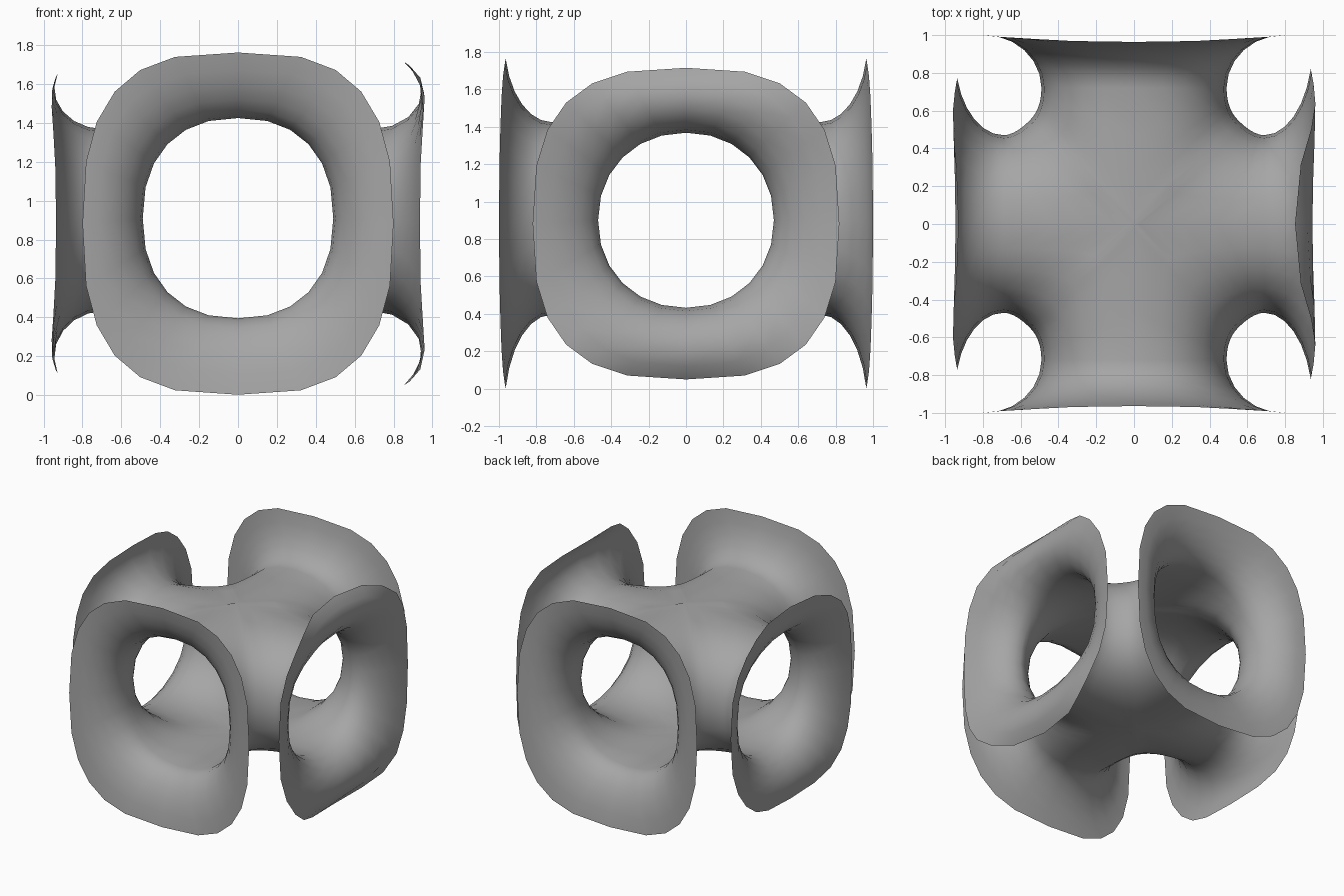
import bpy, bmesh, math

old = bpy.data.objects.get("Cube")
if old:
    bpy.data.objects.remove(old, do_unlink=True)

SEGMENTS = 24       # sides around each tube
FLARE_STEPS = 6     # rings from throat to rim
BODY_STEPS = 5      # rings from throat to the crossing
BODY_Z, RIM_Z, BODY_R = 0.912, 0.882, 0.522


def power(v, e):
    return math.copysign(abs(v) ** e, v)


def lerp(a, b, t):
    return a + (b - a) * t


def tube_line(phi, arm):
    """One lengthwise line of an arm, from its rim to the crossing."""
    c, s = math.cos(phi), math.sin(phi)
    if abs(c) < 1e-6:
        c = 0.0
    # throat position as (distance, sideways, height), then the rim
    throat = (arm["throat"], arm["w"] * power(c, arm["e"]), arm["z"] + arm["h"] * power(s, arm["e"]))
    peak = arm["reach"] + arm["wave"] * math.sin(2 * phi) ** 2 - arm["dip"] * s ** 6
    rim_side = arm["rim_w"] * power(c, arm["rim_e"][0])
    rim_z = RIM_Z + arm["rim_h"] * power(s, arm["rim_e"][1])
    # flared mouth, an arc that may curl back past its furthest point
    turn = lerp(arm["turn"][0], arm["turn"][1], s ** 4)
    line = []
    for i in range(FLARE_STEPS, 0, -1):
        a = turn * i / FLARE_STEPS
        out = (1 - math.cos(a)) / (1 - math.cos(turn))
        line.append((lerp(throat[0], peak, math.sin(a)),
                     lerp(throat[1], rim_side, out),
                     lerp(throat[2], rim_z, out)))
    # rounded corner into the neighbouring arm
    k = abs(c) ** 0.9
    corner = k * (0.55 + 0.1 * (1 - k))
    z = BODY_Z + BODY_R * power(s, 0.9)
    bend = (2 * corner - abs(throat[1]), throat[1], lerp(throat[2], z, 0.7))
    end = (corner, math.copysign(corner, c), z)
    for i in range(BODY_STEPS + 1):
        t = i / BODY_STEPS
        line.append(tuple(lerp(lerp(a, b, t), lerp(b, e, t), t)
                          for a, b, e in zip(throat, bend, end)))
    return line


def add_arm(bm, quarter, arm):
    ca, sa = ((1, 0), (0, 1), (-1, 0), (0, -1))[quarter]
    grid = []
    for j in range(SEGMENTS):
        line = tube_line(2 * math.pi * j / SEGMENTS, arm)
        grid.append([bm.verts.new((d * ca - w * sa, d * sa + w * ca, z)) for d, w, z in line])
    for j in range(SEGMENTS):
        a, b = grid[j], grid[(j + 1) % SEGMENTS]
        for i in range(len(a) - 1):
            bm.faces.new((a[i], a[i + 1], b[i + 1], b[i]))


# turn is the arc of the mouth in radians, at the sides and at top and bottom
left = dict(throat=0.69, w=0.47, z=0.9, h=0.468, e=0.95, rim_w=0.82, rim_h=0.833,
            rim_e=(0.71, 0.73), reach=0.945, wave=0.015, dip=0.0, turn=(1.3, 2.45))
right = dict(left, rim_w=0.77, rim_h=0.77, turn=(1.3, 1.94))
front = dict(throat=0.72, w=0.49, z=0.91, h=0.515, e=0.87, rim_w=0.80, rim_h=0.88,
             rim_e=(0.67, 0.75), reach=1.0, wave=-0.01, dip=0.03, turn=(1.6, 1.35))

# four flared tubes joined into one sheet
bm = bmesh.new()
for quarter, arm in enumerate((left, front, right, front)):
    add_arm(bm, quarter, arm)
bmesh.ops.remove_doubles(bm, verts=bm.verts, dist=0.0005)
bmesh.ops.dissolve_degenerate(bm, edges=bm.edges, dist=0.0005)
bmesh.ops.recalc_face_normals(bm, faces=bm.faces)
# outward means the crossing's top faces up
top = max((f for f in bm.faces if f.calc_center_median().xy.length < 0.3),
          key=lambda f: f.calc_center_median().z)
if top.normal.z < 0:
    bmesh.ops.reverse_faces(bm, faces=bm.faces)
for f in bm.faces:
    f.smooth = True
mesh = bpy.data.meshes.new("crossed_flared_tubes")
bm.to_mesh(mesh)
bm.free()

grey = bpy.data.materials.new("plain_grey")
grey.use_nodes = True
colour = (0.38, 0.38, 0.38, 1)
grey.diffuse_color = colour
grey.node_tree.nodes["Principled BSDF"].inputs["Base Color"].default_value = colour
mesh.materials.append(grey)
body = bpy.data.objects.new("crossed_flared_tubes", mesh)
bpy.context.collection.objects.link(body)
